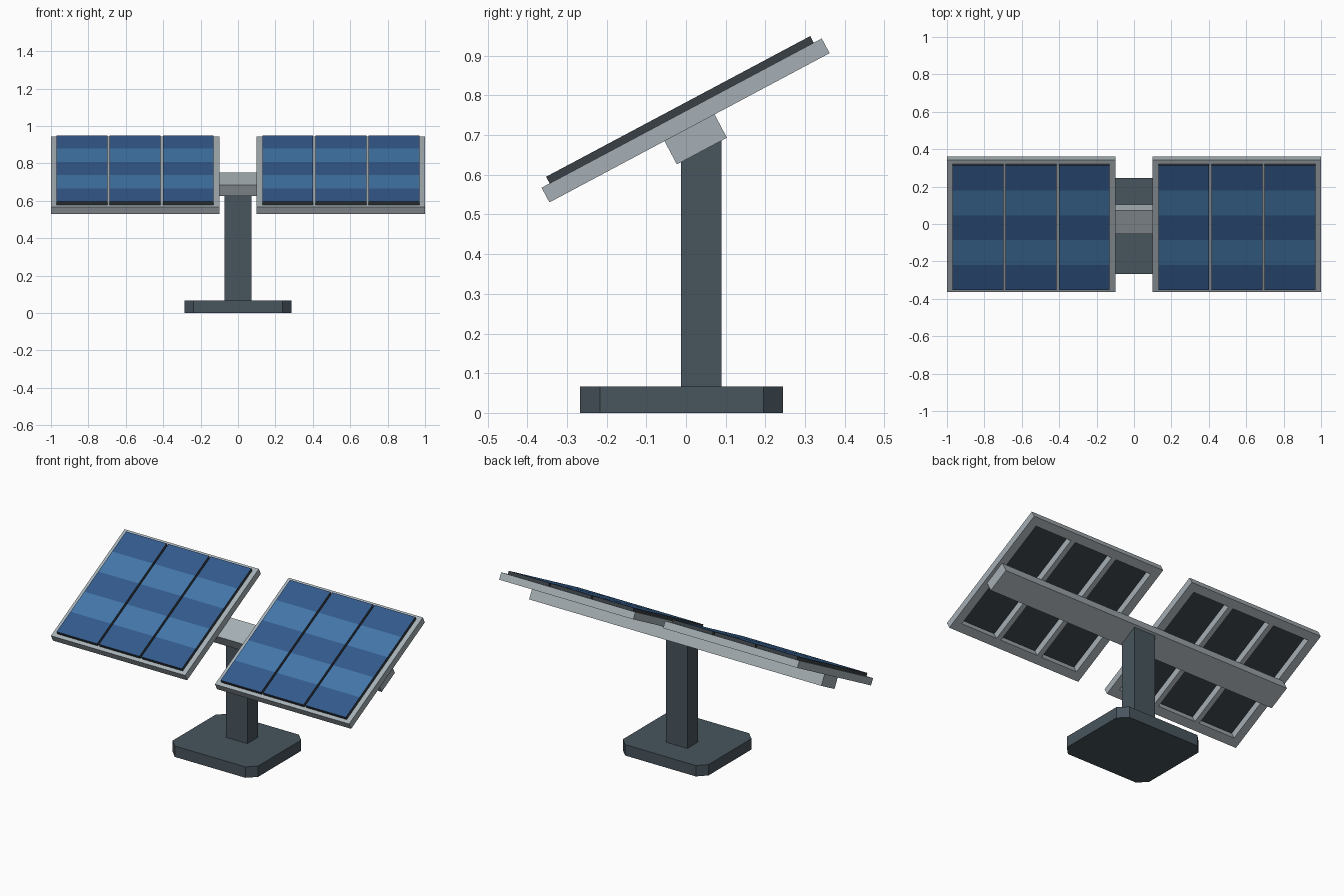
import bpy, bmesh, math
from mathutils import Matrix, Vector

if "Cube" in bpy.data.objects:
    bpy.data.objects.remove(bpy.data.objects["Cube"])


def material(name, rgb):
    m = bpy.data.materials.new(name)
    m.diffuse_color = (*rgb, 1)
    m.use_nodes = True
    m.node_tree.nodes["Principled BSDF"].inputs["Base Color"].default_value = m.diffuse_color
    return m


SLATE = material("slate", (0.065, 0.09, 0.11))
ALLOY = material("alloy", (0.38, 0.43, 0.46))
EDGE = material("panel_edge", (0.04, 0.05, 0.06))
DEEP = material("deep_blue", (0.033, 0.10, 0.26))
LIGHT = material("light_blue", (0.055, 0.18, 0.39))

# Everything on top of the post shares one tilted frame
TILT = Matrix.Translation((0, -0.001, 0.737)) @ Matrix.Rotation(math.radians(28.04), 4, 'X')


def add_box(bm, lo, hi):
    lo, hi = Vector(lo), Vector(hi)
    m = Matrix.Translation((lo + hi) / 2) @ Matrix.Diagonal((*(hi - lo), 1))
    bmesh.ops.create_cube(bm, size=1, matrix=m)


def finish(bm, name, mats, matrix=None):
    me = bpy.data.meshes.new(name)
    bm.to_mesh(me)
    bm.free()
    for m in mats:
        me.materials.append(m)
    ob = bpy.data.objects.new(name, me)
    bpy.context.collection.objects.link(ob)
    if matrix:
        ob.matrix_world = matrix
    return ob


def boxes(name, mat, spans, matrix=None):
    bm = bmesh.new()
    for lo, hi in spans:
        add_box(bm, lo, hi)
    return finish(bm, name, [mat], matrix)


# Base plate with cut corners
bm = bmesh.new()
add_box(bm, (-0.287, -0.267, 0), (0.287, 0.245, 0.066))
upright = [e for e in bm.edges if abs(e.verts[0].co.z - e.verts[1].co.z) > 0.01]
bmesh.ops.bevel(bm, geom=upright, offset=0.05, segments=1, affect='EDGES')
finish(bm, "base_plate", [SLATE])

# Post and tilted cross beam
boxes("post", SLATE, [((-0.072, -0.013, 0.066), (0.072, 0.09, 0.69))])
boxes("cross_beam", ALLOY, [((-0.98, -0.0715, -0.0875), (0.98, 0.0715, -0.021))], TILT)

H = 0.021       # half thickness of the frame
RAIL = 0.05     # width of the outer rails
BAR = 0.03      # width of the inner bars
HALF = 0.377    # half length of the solar panels
GAP = 0.012
WIDTH = (0.84 - 2 * GAP) / 3

for side, x0 in (("left", -1.0), ("right", 0.1)):
    # Open frame: four rails and two bars under the panel joints
    x1, yi = x0 + 0.9, 0.4 - RAIL
    spans = [((x0, -0.4, -H), (x1, -yi, H)), ((x0, yi, -H), (x1, 0.4, H)),
             ((x0, -yi, -H), (x0 + RAIL, yi, H)), ((x1 - RAIL, -yi, -H), (x1, yi, H))]
    for i in (1, 2):
        c = x0 + 0.03 + i * (WIDTH + GAP) - GAP / 2
        spans.append(((c - BAR / 2, -yi, -H), (c + BAR / 2, yi, H)))
    boxes(side + "_frame", ALLOY, spans, TILT)

    # Three solar panels, each with five alternating stripes on top
    for i in range(3):
        px = x0 + 0.03 + i * (WIDTH + GAP)
        bm = bmesh.new()
        add_box(bm, (px, -HALF, H), (px + WIDTH, HALF, 0.04))
        for k in range(1, 5):
            bmesh.ops.bisect_plane(bm, geom=bm.verts[:] + bm.edges[:] + bm.faces[:],
                                   plane_co=(0, -HALF + k * HALF * 0.4, 0), plane_no=(0, 1, 0))
        bm.normal_update()
        for f in bm.faces:
            if f.normal.z > 0.9:
                stripe = int((f.calc_center_median().y + HALF) / (HALF * 0.4))
                f.material_index = 1 + stripe % 2
        finish(bm, f"{side}_solar_panel_{i + 1}", [EDGE, DEEP, LIGHT], TILT)
